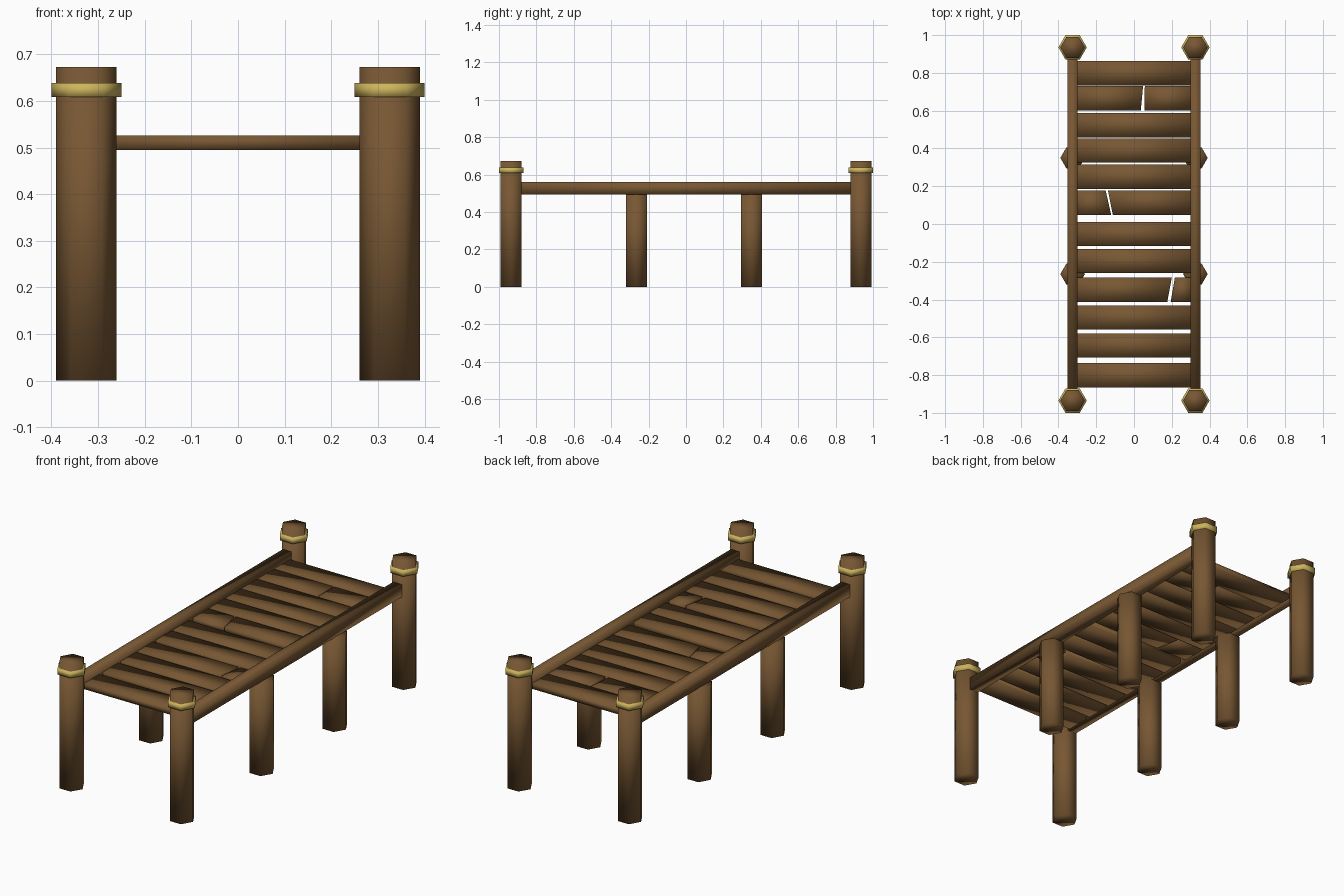
import bpy, bmesh, math

if "Cube" in bpy.data.objects:
    bpy.data.objects.remove(bpy.data.objects["Cube"])


def material(name, rgb):
    m = bpy.data.materials.new(name)
    m.diffuse_color = (*rgb, 1)
    m.use_nodes = True
    m.node_tree.nodes["Principled BSDF"].inputs["Base Color"].default_value = m.diffuse_color
    return m


WOOD = material("brown_wood", (0.185, 0.095, 0.033))
ROPE = material("yellow_rope", (0.61, 0.46, 0.11))


def prism(name, outline, z0, z1, mat):
    """Extrude a counter-clockwise xy outline from z0 to z1, smooth shaded."""
    bm = bmesh.new()
    face = bm.faces.new([bm.verts.new((x, y, z0)) for x, y in outline])
    ext = bmesh.ops.extrude_face_region(bm, geom=[face], use_keep_orig=True)
    for v in ext["geom"]:
        if isinstance(v, bmesh.types.BMVert):
            v.co.z = z1
    bmesh.ops.recalc_face_normals(bm, faces=bm.faces)
    for f in bm.faces:
        f.smooth = True
    me = bpy.data.meshes.new(name)
    bm.to_mesh(me)
    bm.free()
    me.materials.append(mat)
    ob = bpy.data.objects.new(name, me)
    bpy.context.collection.objects.link(ob)
    return ob


def hexagon(cx, cy, r):
    return [(cx + r * math.cos(i * math.pi / 3), cy + r * math.sin(i * math.pi / 3))
            for i in range(6)]


def rect(x0, x1, y0, y1):
    return [(x0, y0), (x1, y0), (x1, y1), (x0, y1)]


PX = 0.325          # x of posts and rails
DECK = 0.495        # underside of deck

for s, side in ((-1, "left"), (1, "right")):
    # tall corner posts with rope bands
    for y, end in ((-0.935, "front"), (0.935, "back")):
        prism(f"{end}_{side}_post", hexagon(s * PX, y, 0.065), 0, 0.673, WOOD)
        prism(f"{end}_{side}_rope_band", hexagon(s * PX, y, 0.075), 0.608, 0.638, ROPE)
    # short posts under the deck
    for y, end in ((-0.265, "front"), (0.35, "back")):
        prism(f"{end}_{side}_support", hexagon(s * PX, y, 0.065), 0, DECK, WOOD)
    # side rail
    prism(f"{side}_rail", rect(s * PX - 0.026, s * PX + 0.026, -0.88, 0.88),
          DECK - 0.001, 0.56, WOOD)

# deck planks; broken ones list the crack as left/right x at the back, then at the front
centres = [0.798, 0.665, 0.523, 0.389, 0.251, 0.113,
           -0.053, -0.196, -0.349, -0.495, -0.643, -0.801]
cracks = {1: (0.048, 0.057, 0.036, 0.055),
          5: (-0.15, -0.138, -0.121, -0.112),
          8: (0.2, 0.216, 0.176, 0.194)}
HX, HY = 0.308, 0.0645
for i, c in enumerate(centres):
    y0, y1 = c - HY, c + HY
    if i in cracks:
        bl, br, fl, fr = cracks[i]
        prism(f"broken_plank_{i}_left", [(-HX, y0), (fl, y0), (bl, y1), (-HX, y1)],
              DECK, 0.526, WOOD)
        prism(f"broken_plank_{i}_right", [(fr, y0), (HX, y0), (HX, y1), (br, y1)],
              DECK, 0.526, WOOD)
    else:
        prism(f"plank_{i}", rect(-HX, HX, y0, y1), DECK, 0.526, WOOD)
